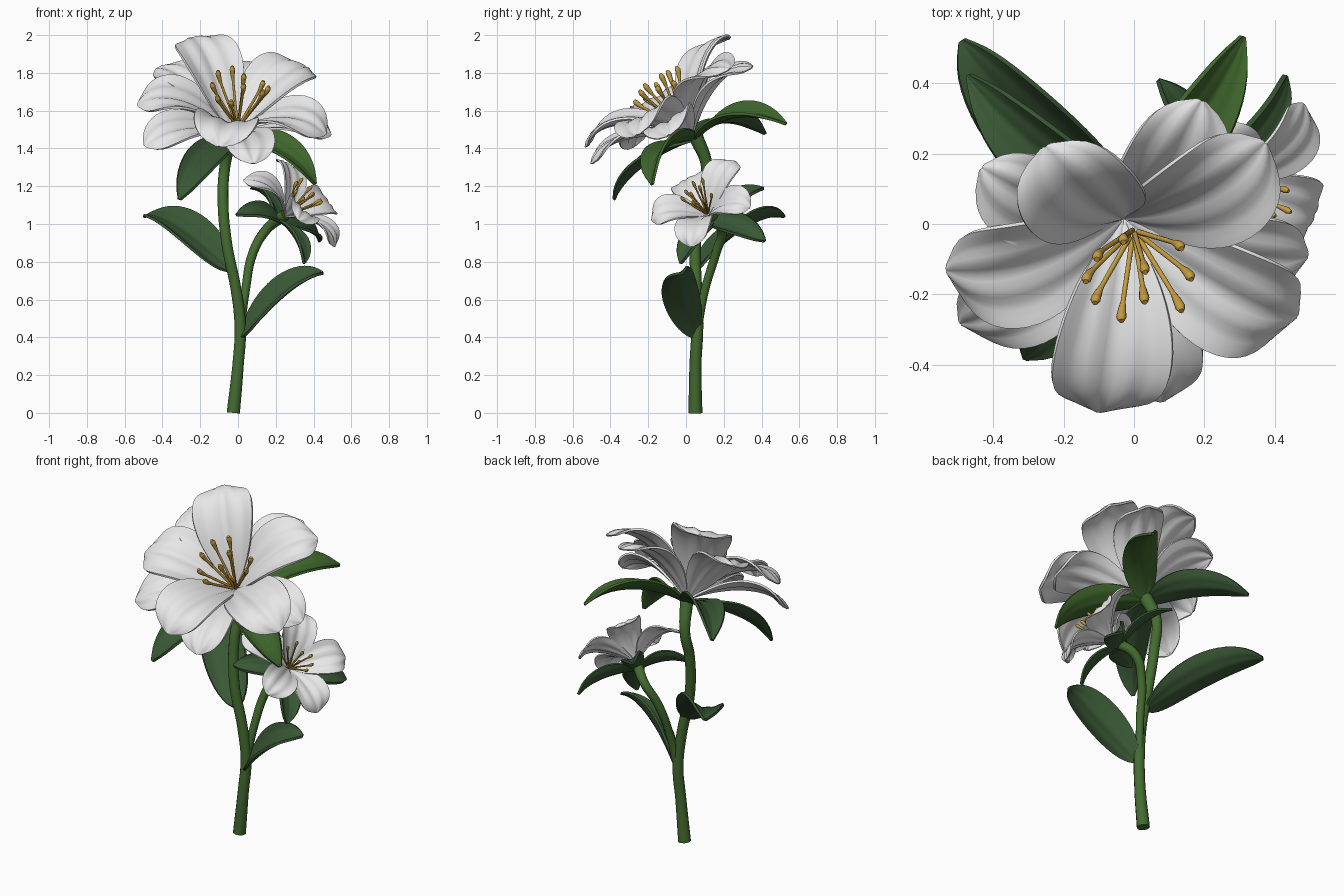
import bpy
import math
from mathutils import Vector as V

if "Cube" in bpy.data.objects:
    bpy.data.objects.remove(bpy.data.objects["Cube"])


def material(name, rgb, rough=0.6):
    m = bpy.data.materials.new(name)
    m.use_nodes = True
    m.diffuse_color = (*rgb, 1)
    bsdf = m.node_tree.nodes["Principled BSDF"]
    bsdf.inputs["Base Color"].default_value = (*rgb, 1)
    bsdf.inputs["Roughness"].default_value = rough
    return m


WHITE = material("petal white", (0.82, 0.82, 0.82))
STEM = material("stem green", (0.058, 0.15, 0.03))
LEAF = material("leaf green", (0.042, 0.098, 0.036))
FRESH = material("fresh leaf green", (0.048, 0.13, 0.024))
GOLD = material("stamen gold", (0.55, 0.33, 0.05))


def finish(obj, mat):
    """Bake modifiers or curves to a mesh and smooth it, keeping rims sharp."""
    bpy.context.view_layer.update()
    deps = bpy.context.evaluated_depsgraph_get()
    mesh = bpy.data.meshes.new_from_object(obj.evaluated_get(deps))
    name = obj.name
    bpy.data.objects.remove(obj)
    mesh.materials.clear()
    mesh.materials.append(mat)
    new = bpy.data.objects.new(name, mesh)
    new.name = name
    bpy.context.collection.objects.link(new)
    bpy.ops.object.select_all(action="DESELECT")
    new.select_set(True)
    bpy.context.view_layer.objects.active = new
    bpy.ops.object.shade_smooth_by_angle(angle=math.radians(45))


def blade(name, base, tip, up, lift, half, mat, p, q, cup, curl, rib, thick):
    """Arched petal or leaf: a curved midrib with a shaped cross-section."""
    base, tip, up = V(base), V(tip), V(up).normalized()
    c1 = base.lerp(tip, 0.27) + up * lift * 0.7
    c2 = base.lerp(tip, 0.76) + up * lift * 1.15
    rows, cols = 20, 14
    peak = p / (p + q)
    top = peak ** p * (1 - peak) ** q
    verts, faces = [], []
    for i in range(rows + 1):
        t = i / rows
        s = 1 - t
        mid = base * s ** 3 + c1 * 3 * s * s * t + c2 * 3 * s * t * t + tip * t ** 3
        tan = (c1 - base) * s * s + (c2 - c1) * 2 * s * t + (tip - c2) * t * t
        tan.normalize()
        side = tan.cross(up).normalized()
        nor = side.cross(tan)
        w = half * max(t ** p * s ** q / top, 0.08)
        for j in range(cols + 1):
            u = 2 * j / cols - 1
            h = (cup * 4 * t * s - curl * t * t) * u * u
            h -= rib * math.cos(3 * math.pi * u) * (1 - u * u)
            verts.append(mid + side * u * w + nor * h * w)
    n = cols + 1
    for i in range(rows):
        for j in range(cols):
            a = i * n + j
            faces.append((a, a + 1, a + n + 1, a + n))
    mesh = bpy.data.meshes.new(name)
    mesh.from_pydata(verts, [], faces)
    obj = bpy.data.objects.new(name, mesh)
    bpy.context.collection.objects.link(obj)
    solid = obj.modifiers.new("thickness", "SOLIDIFY")
    solid.thickness = thick
    solid.offset = 0
    finish(obj, mat)


def tubes(name, paths, depth, mat):
    """Round tubes through points given as (position, radius factor)."""
    curve = bpy.data.curves.new(name, "CURVE")
    curve.dimensions = "3D"
    curve.bevel_depth = depth
    curve.bevel_resolution = 3
    curve.resolution_u = 6
    curve.use_fill_caps = True
    for path in paths:
        spline = curve.splines.new("BEZIER")
        spline.bezier_points.add(len(path) - 1)
        for point, (co, r) in zip(spline.bezier_points, path):
            point.co = co
            point.radius = r
            point.handle_left_type = point.handle_right_type = "AUTO"
    obj = bpy.data.objects.new(name, curve)
    bpy.context.collection.objects.link(obj)
    finish(obj, mat)


def stamens(name, base, axis, length, spread, count, depth):
    """Fan of thin filaments, each ending in a swollen pod."""
    base, axis = V(base), V(axis).normalized()
    right = axis.cross(V((0, 1, 0.3))).normalized()
    front = axis.cross(right)
    paths = []
    for k in range(count):
        inner = k % 4 == 3
        ang = math.tau * k / count
        out = (right * math.cos(ang) + front * math.sin(ang)) * spread
        out *= 0.35 if inner else 1
        end = length * (1.05 if inner else 0.92 + 0.1 * math.sin(5 * k))
        steps = [(0, 0.1, 1), (0.3, 0.4, 0.9), (0.72, 0.82, 0.9),
                 (0.82, 0.91, 1.5), (0.93, 0.98, 1.9), (1, 1, 1)]
        paths.append([(base + axis * end * a + out * b, r) for a, b, r in steps])
    tubes(name, paths, depth, GOLD)


# Stems
tubes("main_stem", [[
    ((-0.025, 0.05, 0), 1.05), ((0, 0.05, 0.25), 0.9), ((0.012, 0.06, 0.45), 0.9),
    ((-0.01, 0.055, 0.65), 0.85), ((-0.06, 0.05, 0.9), 0.85),
    ((-0.08, 0.08, 1.15), 0.85), ((-0.07, 0.11, 1.3), 0.85),
    ((-0.04, 0.05, 1.47), 1.1)]], 0.035, STEM)
tubes("side_stem", [[
    ((0.012, 0.06, 0.42), 0.6), ((0.04, 0.1, 0.65), 0.65),
    ((0.08, 0.16, 0.85), 0.7), ((0.15, 0.19, 0.97), 0.75),
    ((0.25, 0.12, 1.05), 0.9)]], 0.035, STEM)

# Large flower: five inner petals over five outer ones
AXIS = V((0.08, -0.5, 0.86))
HEART = V((-0.03, 0.02, 1.48))
inner_tips = {"top": (-0.25, 0.22, 1.98), "upper_left": (0.37, 0.23, 1.82),
              "lower_left": (0.46, -0.26, 1.47), "bottom": (-0.1, -0.53, 1.41),
              "right": (-0.53, -0.13, 1.63)}
outer_tips = {"top": (0.19, 0.35, 1.83), "upper_right": (-0.43, 0.16, 1.82),
              "lower_right": (-0.49, -0.28, 1.41), "bottom": (0.08, -0.5, 1.32),
              "left": (0.49, -0.09, 1.47)}
for name, tip in inner_tips.items():
    blade("inner_petal_" + name, HEART, tip, AXIS, 0.16, 0.17, WHITE,
          1.0, 0.62, 0.35, 0.3, 0.05, 0.012)
for name, tip in outer_tips.items():
    blade("outer_petal_" + name, HEART - AXIS * 0.02, tip, AXIS, 0.13, 0.145, WHITE,
          1.0, 0.62, 0.3, 0.3, 0.06, 0.012)
stamens("large_flower_stamens", (0, -0.03, 1.53), (0.05, -0.5, 0.8),
        0.27, 0.15, 10, 0.0078)

# Small flower
SMALL_AXIS = V((0.69, -0.31, 0.65))
SMALL_HEART = V((0.25, 0.12, 1.04))
small_tips = {"top": (0.22, 0.26, 1.33), "left": (0.48, 0.34, 1.09),
              "bottom": (0.51, 0.03, 0.88), "front": (0.32, -0.18, 1.02),
              "right": (0.03, 0.0, 1.23)}
for name, tip in small_tips.items():
    blade("small_petal_" + name, SMALL_HEART, tip, SMALL_AXIS, 0.1, 0.1, WHITE,
          1.0, 0.62, 0.35, 0.3, 0.05, 0.008)
stamens("small_flower_stamens", (0.27, 0.11, 1.06), (0.6, -0.33, 0.62),
        0.18, 0.085, 9, 0.005)

# Leaves: name, base, tip, facing, arch height, half width, colour
STEM_TOP, SIDE_TOP = (-0.04, 0.05, 1.45), (0.22, 0.14, 1.02)
BACK_ROLL, FRONT_ROLL = (-0.2, -0.2, 0.9), (0, -0.45, 0.85)
leaves = [
    ("right_stem_leaf", (-0.04, 0.05, 0.75), (-0.49, 0.52, 1.04), BACK_ROLL, 0.1, 0.12, LEAF),
    ("left_stem_leaf", (0.01, 0.05, 0.4), (0.45, -0.02, 0.74), FRONT_ROLL, 0.1, 0.1, LEAF),
    ("front_right_collar_leaf", STEM_TOP, (-0.31, -0.38, 1.13), AXIS, 0.08, 0.1, LEAF),
    ("front_left_collar_leaf", STEM_TOP, (0.41, -0.18, 1.21), AXIS, 0.13, 0.1, FRESH),
    ("back_left_collar_leaf", STEM_TOP, (0.31, 0.53, 1.53), AXIS, 0.13, 0.1, FRESH),
    ("back_right_collar_leaf", STEM_TOP, (-0.47, 0.42, 1.48), AXIS, 0.13, 0.1, LEAF),
    ("small_back_left_leaf", SIDE_TOP, (0.43, 0.42, 0.91), SMALL_AXIS, 0.05, 0.07, LEAF),
    ("small_back_right_leaf", SIDE_TOP, (0.07, 0.41, 1.19), SMALL_AXIS, 0.05, 0.06, LEAF),
    ("small_right_leaf", SIDE_TOP, (-0.01, -0.03, 1.05), SMALL_AXIS, 0.05, 0.065, LEAF),
    ("small_front_leaf", SIDE_TOP, (0.35, -0.03, 0.79), SMALL_AXIS, 0.05, 0.065, LEAF),
]
for name, base, tip, facing, arch, half, mat in leaves:
    blade(name, base, tip, facing, arch, half, mat, 0.65, 0.8, 0.4, -0.2, 0.03, 0.014)
